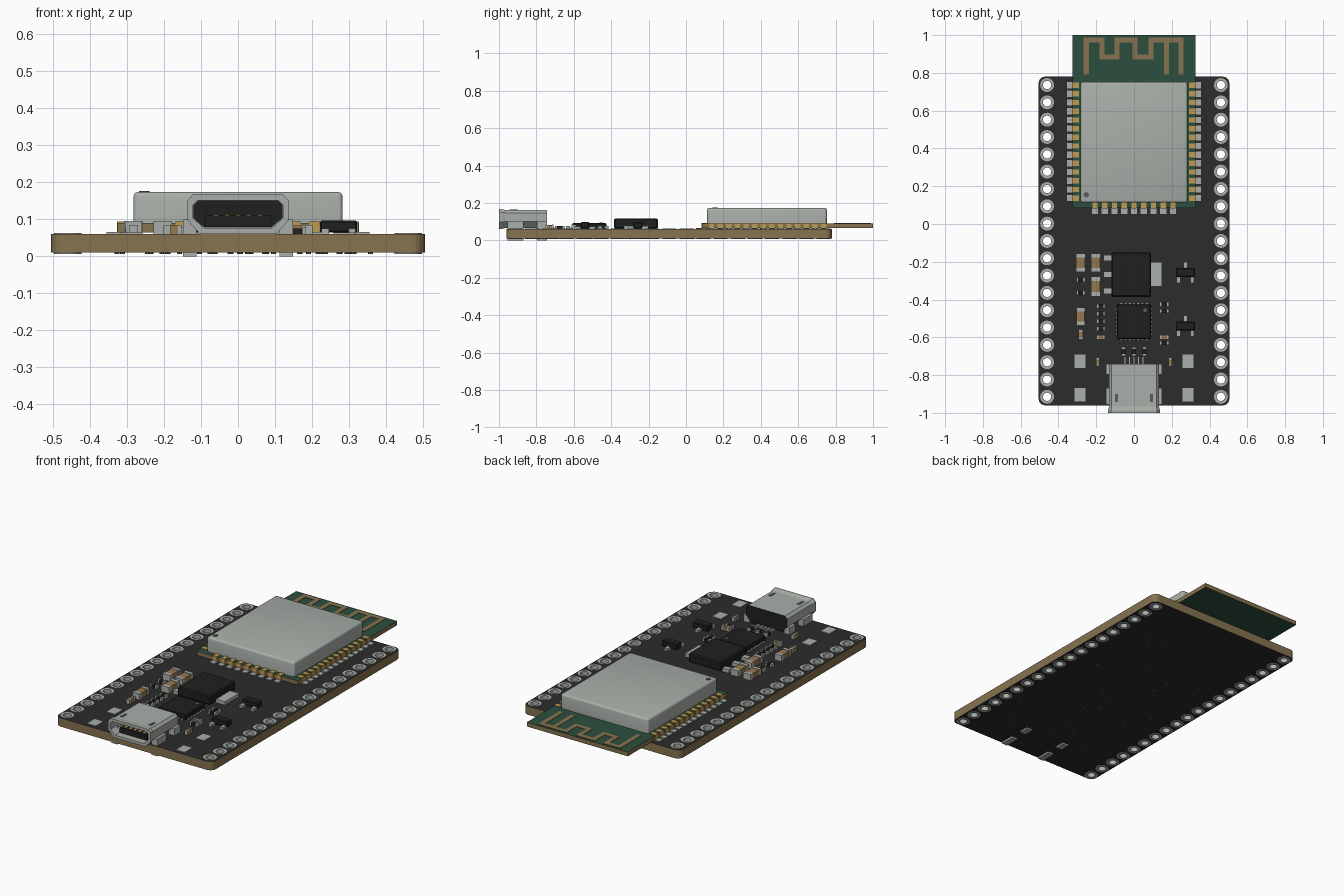
import bpy, bmesh, math, random
from mathutils import Matrix

if "Cube" in bpy.data.objects:
    bpy.data.objects.remove(bpy.data.objects["Cube"], do_unlink=True)


def material(name, *rgb):
    m = bpy.data.materials.new(name)
    m.use_nodes = True
    m.diffuse_color = (*rgb, 1)
    m.node_tree.nodes["Principled BSDF"].inputs["Base Color"].default_value = (*rgb, 1)
    return m


MASK = material("black solder mask", .025, .025, .026)
TAN = material("board edge tan", .24, .17, .08)
SILVER = material("silver metal", .40, .43, .40)
GREEN = material("module green", .024, .078, .048)
GOLD = material("gold plating", .52, .33, .09)
CHIP = material("chip black", .014, .014, .015)
GREY = material("dark grey", .10, .11, .10)
CERAMIC = material("ceramic brown", .30, .19, .08)
TOP = .06  # upper surface of the main board


def finish(name, bm, *mats, smooth=False):
    bmesh.ops.recalc_face_normals(bm, faces=bm.faces)
    me = bpy.data.meshes.new(name)
    bm.to_mesh(me)
    bm.free()
    ob = bpy.data.objects.new(name, me)
    bpy.context.collection.objects.link(ob)
    for m in mats:
        me.materials.append(m)
    if smooth:
        bpy.ops.object.select_all(action='DESELECT')
        ob.select_set(True)
        bpy.context.view_layer.objects.active = ob
        bpy.ops.object.shade_smooth_by_angle()
    return ob


def add_box(bm, x, y, w, l, z0, z1):
    mat = Matrix.Translation((x, y, (z0 + z1) / 2)) @ Matrix.Diagonal((w, l, z1 - z0, 1))
    return bmesh.ops.create_cube(bm, size=1, matrix=mat)["verts"]


def boxes(name, items, mat, bevel=0):
    bm = bmesh.new()
    for it in items:
        add_box(bm, *it)
    if bevel:
        bmesh.ops.bevel(bm, geom=bm.edges[:], offset=bevel, segments=1, affect='EDGES')
    return finish(name, bm, mat)


def discs(name, points, radius, z0, z1, mat, sides=16):
    bm = bmesh.new()
    for x, y in points:
        bmesh.ops.create_cone(bm, cap_ends=True, segments=sides, radius1=radius, radius2=radius,
                              depth=z1 - z0, matrix=Matrix.Translation((x, y, (z0 + z1) / 2)))
    return finish(name, bm, mat)


def loft(bm, rings, closed=False):
    loops = [[bm.verts.new(p) for p in r] for r in rings]
    pairs = list(zip(loops, loops[1:])) + ([(loops[-1], loops[0])] if closed else [])
    for a, b in pairs:
        for i in range(len(a)):
            j = (i + 1) % len(a)
            bm.faces.new((a[i], a[j], b[j], b[i]))
    return loops


def slab(name, x, y, w, l, z0, z1, radius, face_mat, edge_mat, cutter=None):
    """Plate with rounded corners, one colour on its faces and one on its edges."""
    bm = bmesh.new()
    add_box(bm, x, y, w, l, z0, z1)
    if radius:
        upright = [e for e in bm.edges if abs(e.verts[0].co.z - e.verts[1].co.z) > .001]
        bmesh.ops.bevel(bm, geom=upright, offset=radius, segments=5, profile=.5, affect='EDGES')
    ob = finish(name, bm, face_mat, edge_mat)
    if cutter:
        mod = ob.modifiers.new("holes", 'BOOLEAN')
        mod.object = cutter
        mod.solver = 'EXACT'
        cut = bpy.data.meshes.new_from_object(ob.evaluated_get(bpy.context.evaluated_depsgraph_get()))
        ob.modifiers.clear()
        ob.data = cut
        bpy.data.objects.remove(cutter, do_unlink=True)
    for p in ob.data.polygons:
        p.material_index = 0 if abs(p.normal.z) > .5 else 1
    return ob


# Main board with two rows of plated holes
holes = [(s * .46, -.915 + i * .0917) for s in (-1, 1) for i in range(19)]
cutter = discs("hole_cutter", holes, .03, -.05, .15, MASK)
cutter.hide_render = True
slab("main_board", 0, -.09, 1.01, 1.74, .01, TOP, .035, MASK, TAN, cutter)

bm = bmesh.new()
for x, y in holes:
    rings = []
    for r, z in ((.022, .007), (.037, .007), (.037, TOP + .003), (.022, TOP + .003)):
        rings.append([(x + r * math.cos(a * math.pi / 8), y + r * math.sin(a * math.pi / 8), z)
                      for a in range(16)])
    loft(bm, rings, closed=True)
finish("hole_rings", bm, SILVER, smooth=True)

# Small vias on the underside
random.seed(4)
vias = [(random.uniform(-.36, .36), random.uniform(-.85, .7)) for i in range(32)]
discs("underside_vias", vias, .007, .007, .012, GREY, 8)

# Radio module: board, shield, antenna, edge pads
slab("module_board", 0, .5425, .65, .915, .065, .09, 0, GREEN, TAN)
bm = bmesh.new()
add_box(bm, 0, .433, .565, .64, .09, .174)
edges = [e for e in bm.edges if max(v.co.z for v in e.verts) > .1]
bmesh.ops.bevel(bm, geom=edges, offset=.012, segments=3, profile=.5, affect='EDGES')
finish("module_shield", bm, SILVER, smooth=True)
discs("shield_mark", [(-.253, .155)], .014, .172, .177, GREY)

HI, LO, END, WIDE = .975, .885, .805, .027
path = [(-.253, END), (-.253, HI), (-.169, HI), (-.169, LO), (-.09, LO), (-.09, HI), (.005, HI),
        (.005, LO), (.09, LO), (.09, HI), (.248, HI), (.248, END)]
segments = list(zip(path, path[1:])) + [((.172, HI), (.172, END))]
boxes("antenna_trace", [((a[0] + b[0]) / 2, (a[1] + b[1]) / 2, abs(a[0] - b[0]) + WIDE,
                         abs(a[1] - b[1]) + WIDE, .088, .0925) for a, b in segments], TAN)

gold, solder = [], []
for i in range(14):
    for s in (-1, 1):
        y = .137 + i * .046
        gold.append((s * .309, y, .036, .028, TOP, .094))
        solder.append((s * .339, y, .032, .033, TOP, .066))
for i in range(9):
    x = (i - 4) * .0515
    gold.append((x, .1, .028, .036, TOP, .094))
    solder.append((x, .07, .033, .032, TOP, .066))
boxes("module_edge_pads", gold, GOLD)
boxes("module_solder_pads", solder, SILVER)

# Voltage regulator
boxes("regulator_body", [(-.015, -.268, .21, .235, .064, .117)], CHIP, .006)
boxes("regulator_leads", [(.118, -.266, .06, .13, TOP, .08)]
      + [(-.138, y, .045, .03, TOP, .08) for y in (-.18, -.267, -.355)], SILVER)

# Square interface chip with pads on all sides
boxes("interface_chip", [(0, -.517, .178, .182, .062, .092)], CHIP, .004)
pads = []
for i in range(7):
    o = (i - 3) * .0225
    for s in (-1, 1):
        pads += [(o, -.517 + s * .094, .011, .014, TOP, .068), (s * .092, -.517 + o, .014, .011, TOP, .068)]
boxes("interface_chip_pads", pads, SILVER)
discs("interface_chip_mark", [(.058, -.457)], .01, .09, .094, GREY)

# Two small transistors
boxes("transistor_bodies", [(.272, y, .1, .047, .064, .097) for y in (-.257, -.54)], CHIP, .004)
boxes("transistor_leads", [(.272 + dx, y + dy, .02, .035, TOP, .075) for y in (-.257, -.54)
                           for dx, dy in ((0, .038), (-.036, -.038), (.036, -.038))], SILVER)


# Capacitors and resistors: a body with a metal cap on each end
def passives(name, parts, height, mat):
    body, caps = [], []
    for x, y, w, l in parts:
        along_x = w > l
        body.append((x, y, w * (.96 if along_x else .94), l * (.94 if along_x else .96), TOP, TOP + height - .002))
        for s in (-1, 1):
            if along_x:
                caps.append((x + s * w * .39, y, w * .22, l, TOP, TOP + height))
            else:
                caps.append((x, y + s * l * .39, w, l * .22, TOP, TOP + height))
    boxes(name + "_bodies", body, mat)
    boxes(name + "_end_caps", caps, SILVER)


passives("large_capacitors", [(-.283, -.205, .05, .1), (-.203, -.205, .05, .1),
                              (-.203, -.33, .05, .105), (-.282, -.49, .045, .095)], .035, CERAMIC)
passives("small_capacitors", [(-.282, -.585, .024, .055), (-.192, -.73, .02, .045), (.192, -.73, .02, .045),
                              (.16, -.6, .05, .025), (-.175, -.6, .045, .024)], .025, CERAMIC)
passives("resistors", [(-.283, -.295, .045, .024), (-.283, -.365, .045, .024), (.16, -.425, .05, .022),
                       (.16, -.46, .05, .022), (.16, -.63, .05, .022)]
         + [(-.175, y, .045, .024) for y in (-.435, -.475, -.515, -.555)]
         + [(x, -.675, .022, .05) for x in (-.055, 0, .055)], .018, CHIP)

# Empty button pads
boxes("button_pads", [(s * .287, y, .058, .072, .058, .064) for s in (-1, 1) for y in (-.727, -.905)], SILVER)


# Connector: flared shell with a hollow mouth
def ring(y, inset):
    half = [(.1, .066), (.132, .1), (.132, .147), (.118, .162)]
    pts = half + [(-x, z) for x, z in reversed(half)]
    cz, sx, sz = .114, 1 - inset / .132, 1 - inset / .048
    return [(x * sx, y, cz + (z - cz) * sz) for x, z in pts]


bm = bmesh.new()
loops = loft(bm, [ring(-.742, 0), ring(-.965, 0), ring(-.985, -.005), ring(-1, -.005),
                  ring(-1, .011), ring(-.8, .013)])
for cap in (loops[0], loops[-1]):
    bm.faces.new(cap).material_index = 1
finish("connector_shell", bm, SILVER, CHIP)
boxes("connector_tongue", [(0, -.88, .175, .17, .08, .11)], CHIP)
boxes("connector_contacts", [(x * .03, -.89, .014, .13, .109, .113) for x in range(-2, 3)], GOLD)
boxes("connector_slots", [(s * .092, -.922, .016, .042, .159, .1645) for s in (-1, 1)], GREY)
boxes("connector_stakes", [(s * .13, y, .036, l, 0, .1) for s in (-1, 1)
                           for y, l in ((-.77, .055), (-.912, .085))], SILVER)
boxes("connector_pins", [(x * .024, -.727, .011, .05, TOP, .07) for x in range(-2, 3)], SILVER)
